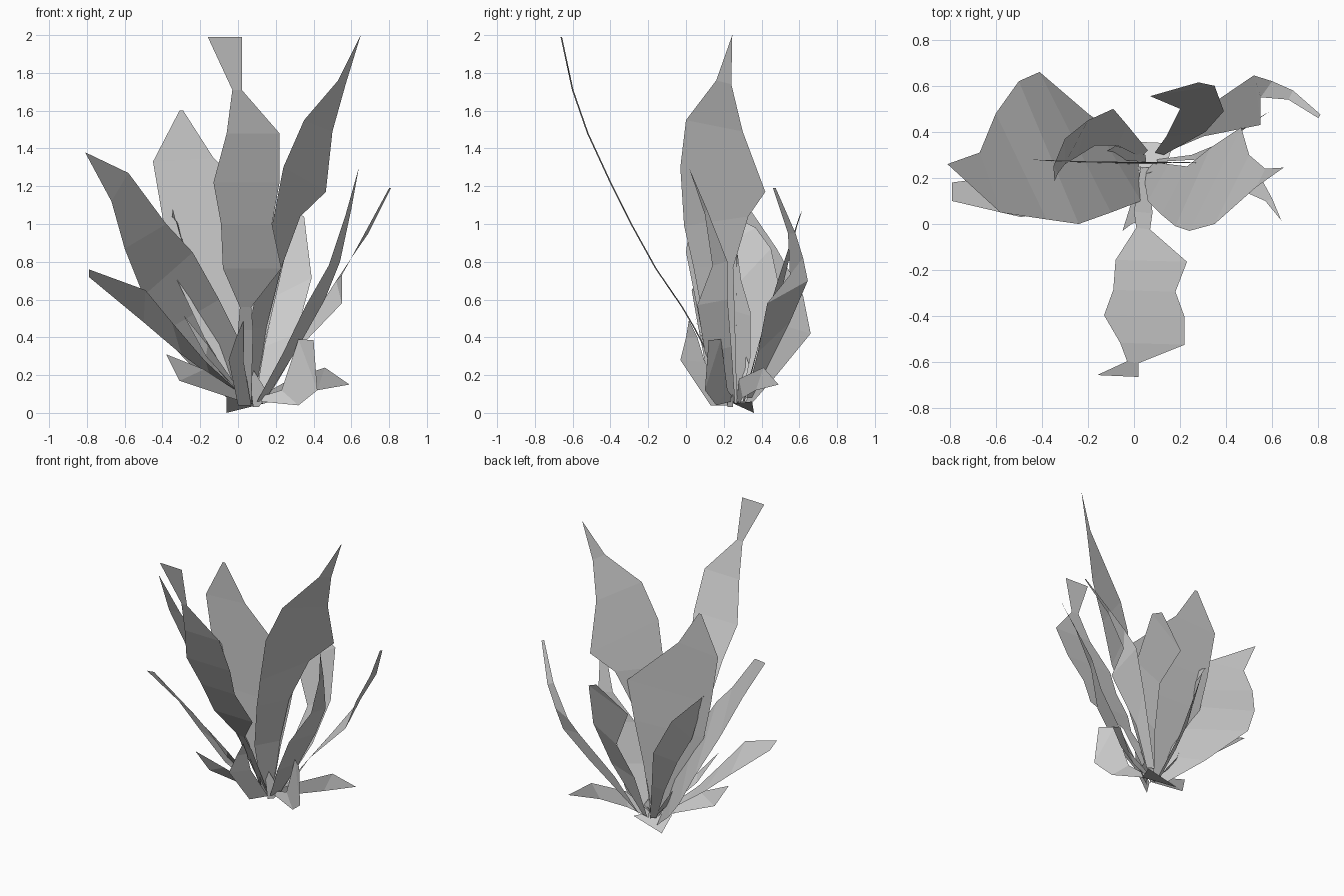
import bpy


def leaf(name, left, right, tip=None):
    """Flat-faced leaf blade: a strip between two edges (base to tip), optionally ending in a point."""
    verts = list(left) + list(right)
    n = len(left)
    faces = [(i, n + i, n + i + 1, i + 1) for i in range(n - 1)]
    if tip:
        verts.append(tip)
        faces.append((n - 1, 2 * n - 1, 2 * n))
    mesh = bpy.data.meshes.new(name)
    mesh.from_pydata(verts, [], faces)
    mesh.update()
    obj = bpy.data.objects.new(name, mesh)
    bpy.context.collection.objects.link(obj)
    return obj


# tall leaf bending to the front; each station is (y, z, x left, x right)
stations = [(.25, .05, .03, .07), (.05, .44, .0, .08), (-.02, .56, .01, .07),
            (-.16, .765, -.08, .23), (-.29, 1.0, -.09, .18), (-.4, 1.22, -.13, .22),
            (-.52, 1.48, -.06, .22), (-.6, 1.71, -.03, .02), (-.66, 1.99, -.16, .02)]
leaf("tall_front_leaf",
     [(l, y + .004, z) for y, z, l, r in stations],
     [(r, y - .004, z) for y, z, l, r in stations])

# tall leaf on the right
leaf("tall_right_leaf",
     [(.04, .22, .05), (.06, .1, .45), (.12, .04, .77), (.18, -.01, .99),
      (.24, -.03, 1.3), (.35, .0, 1.55), (.53, .16, 1.76)],
     [(.09, .27, .05), (.15, .26, .45), (.23, .25, .77), (.33, .33, 1.04),
      (.465, .42, 1.17), (.5, .3, 1.49), (.57, .24, 1.74)],
     (.65, .245, 2.0))

# upright leaf standing at the middle
leaf("upright_back_leaf",
     [(.04, .26, .05), (-.18, .265, .4), (-.33, .27, .72), (-.39, .275, .98), (-.45, .28, 1.33), (-.31, .27, 1.6)],
     [(.09, .26, .05), (.15, .265, .4), (.22, .27, .7), (.28, .265, .97), (-.13, .27, 1.35), (-.29, .27, 1.6)])

# broad leaf spreading left, its back edge low
leaf("broad_left_leaf",
     [(.03, .22, .08), (.03, .1, .34), (-.1, .05, .6), (-.24, .0, .85), (-.38, .02, 1.0), (-.58, .05, 1.27)],
     [(.0, .33, .03), (-.2, .48, .2), (-.41, .66, .42), (-.5, .62, .62), (-.6, .48, .87), (-.67, .31, 1.12)],
     (-.81, .26, 1.38))

# lower left leaf
leaf("lower_left_leaf",
     [(.04, .2, .08), (-.17, .1, .27), (-.35, .06, .48), (-.49, .03, .65), (-.79, .1, .76)],
     [(.04, .25, .06), (-.15, .23, .2), (-.3, .23, .31), (-.5, .22, .48), (-.79, .18, .72)])

# arching back leaves
leaf("back_left_leaf",
     [(.06, .32, .06), (-.03, .43, .36), (-.09, .5, .635), (-.2, .45, .87), (-.3, .37, .98), (-.35, .25, 1.04)],
     [(.03, .29, .06), (-.07, .34, .3), (-.17, .34, .53), (-.25, .29, .7), (-.3, .26, .92), (-.33, .22, 1.02)],
     (-.345, .185, 1.08))
leaf("back_right_leaf",
     [(.09, .31, .06), (.14, .38, .35), (.2, .5, .62), (.07, .555, .89)],
     [(.13, .3, .06), (.31, .4, .42), (.39, .49, .715), (.35, .6, 1.04)],
     (.28, .615, 1.07))
leaf("far_right_leaf",
     [(.12, .35, .08), (.38, .55, .48), (.52, .645, .7), (.6, .62, .82), (.69, .58, .95), (.81, .475, 1.19)],
     [(.16, .32, .08), (.3, .38, .32), (.55, .43, .58), (.55, .55, .73), (.67, .54, .95), (.8, .46, 1.19)])
leaf("slender_right_leaf",
     [(.1, .22, .06), (.24, .1, .32), (.36, .06, .57), (.48, .14, .78), (.57, .1, 1.05)],
     [(.14, .26, .06), (.32, .24, .35), (.46, .22, .6), (.54, .22, .8), (.6, .11, 1.08)],
     (.64, .015, 1.3))

# small leaves around the base
leaf("small_front_leaf",
     [(.0, .13, .04), (-.05, -.03, .28), (-.01, .0, .4)],
     [(.07, .24, .04), (.03, .1, .27), (.03, .06, .4)],
     (.03, .015, .49))
leaf("small_right_leaf",
     [(.1, .25, .08), (.23, .22, .12), (.32, .185, .39)],
     [(.12, .24, .06), (.32, .16, .04), (.42, .1, .12)],
     (.4, .12, .385))
leaf("low_right_leaf",
     [(.1, .27, .08), (.28, .28, .18), (.46, .41, .24)],
     [(.1, .28, .04), (.25, .3, .08), (.42, .37, .12)],
     (.59, .49, .15))
leaf("low_left_leaf",
     [(.05, .22, .08), (-.18, .1, .23)],
     [(.05, .24, .05), (-.31, .12, .17)],
     (-.38, .06, .31))
leaf("thin_left_leaf",
     [(.05, .22, .06), (-.16, .1, .36)],
     [(.05, .25, .06), (-.17, .12, .3)],
     (-.29, .04, .52))
leaf("thin_back_leaf",
     [(.05, .3, .06), (-.08, .34, .24)],
     [(.05, .27, .06), (-.1, .28, .22)],
     (-.19, .27, .43))
leaf("thin_front_leaf",
     [(.08, .22, .03), (.05, .22, .28)],
     [(.11, .25, .03), (.16, .25, .1)])
leaf("base_leaf",
     [(.14, .25, .05), (-.06, .24, .09)],
     [(.17, .35, .06), (-.06, .36, .0)])
